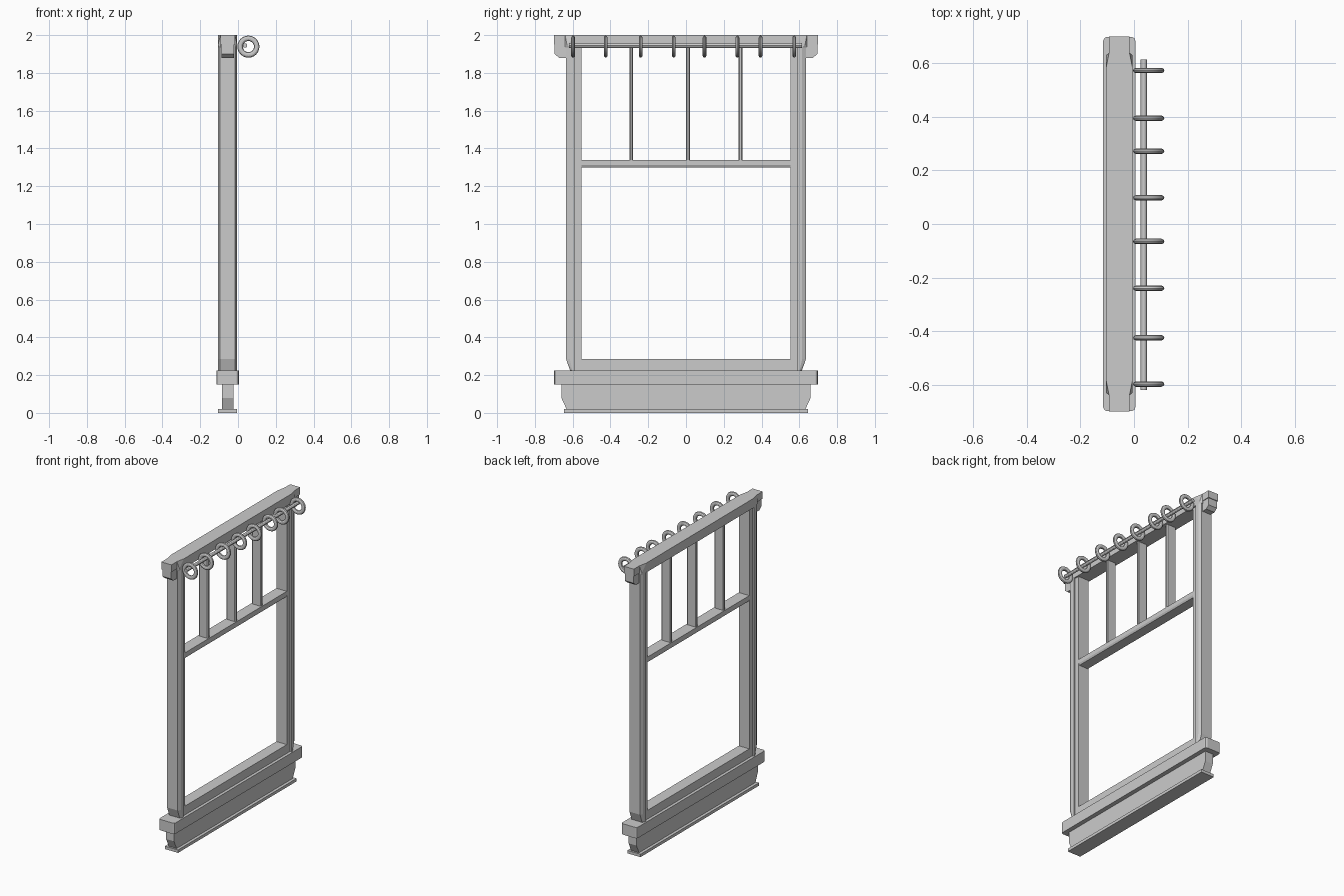
import bpy, bmesh, math

if "Cube" in bpy.data.objects:
    bpy.data.objects.remove(bpy.data.objects["Cube"])

XC = -0.055  # centre plane of the frame depth


def finish(bm, name):
    bmesh.ops.recalc_face_normals(bm, faces=bm.faces)
    mesh = bpy.data.meshes.new(name)
    bm.to_mesh(mesh)
    bm.free()
    ob = bpy.data.objects.new(name, mesh)
    bpy.context.collection.objects.link(ob)
    return ob


def hull(name, pts):
    """Convex solid; each point (half_depth, y, z) is mirrored about the frame plane."""
    bm = bmesh.new()
    for d, y, z in pts:
        for s in (-1, 1):
            bm.verts.new((XC + s * d, y, z))
    res = bmesh.ops.convex_hull(bm, input=bm.verts)
    loose = [v for v in bm.verts if not v.link_faces]
    bmesh.ops.delete(bm, geom=loose, context='VERTS')
    bmesh.ops.dissolve_limit(bm, angle_limit=0.01, verts=bm.verts, edges=bm.edges)
    return finish(bm, name)


def box(name, depth, y0, y1, z0, z1):
    return hull(name, [(depth / 2, y, z) for y in (y0, y1) for z in (z0, z1)])


def both(pts):
    return [(d, s * y, z) for d, y, z in pts for s in (-1, 1)]


# Base board, shaped apron and sill
box("base_board", 0.10, -0.645, 0.645, 0, 0.02)
hull("apron", both([(0.03, 0.63, 0.015), (0.03, 0.66, 0.08), (0.03, 0.66, 0.15)]))
hull("sill", both([(0.06, 0.685, 0.15), (0.06, 0.685, 0.225), (0.056, 0.694, 0.15),
                   (0.056, 0.694, 0.225), (0.046, 0.699, 0.15), (0.046, 0.699, 0.225)]))
box("bottom_rail", 0.08, -0.6, 0.6, 0.22, 0.285)

# Side posts: chamfered outer post, recessed inner jamb, capital at the top
for s, side in ((-1, "left"), (1, "right")):
    hull("post_" + side, [(d, s * y, z) for d, y, z in (
        (0.05, 0.587, 0.22), (0.05, 0.587, 1.95),
        (0.05, 0.615, 0.285), (0.05, 0.615, 1.95), (0.05, 0.60, 0.22),
        (0.04, 0.635, 0.285), (0.04, 0.635, 1.95), (0.04, 0.612, 0.22))])
    box("jamb_" + side, 0.08, s * 0.553, s * 0.59, 0.25, 1.95)
    hull("capital_" + side, [(0.033, s * y, z) for y, z in (
        (0.62, 1.88), (0.672, 1.88), (0.695, 1.9), (0.695, 1.955), (0.62, 1.955))])

# Header: full-length narrow cap and deeper tapered middle
box("header_cap", 0.076, -0.7, 0.7, 1.95, 2.0)
hull("header", both([(0.05, 0.58, 2.0), (0.05, 0.63, 1.95), (0.05, 0.615, 1.935),
                     (0.038, 0.64, 2.0), (0.038, 0.64, 1.935)]))

# Transom and upper glazing bars
hull("transom", both([(0.04, 0.56, 1.34), (0.04, 0.56, 1.312),
                      (0.034, 0.56, 1.30), (0.034, 0.56, 1.34)]))
for y in (-0.29, 0.01, 0.288):
    hull("glazing_bar", [(0.036, y - 0.005, z) for z in (1.33, 1.94)]
         + [(0.036, y + 0.005, z) for z in (1.33, 1.94)]
         + [(0.03, y + o, z) for o in (-0.01, 0.01) for z in (1.33, 1.94)])

# Curtain rod
bpy.ops.mesh.primitive_cylinder_add(vertices=12, radius=0.012, depth=1.235,
                                    location=(0.037, -0.003, 1.945),
                                    rotation=(math.pi / 2, 0, 0))
bpy.context.object.name = "curtain_rod"
bpy.ops.object.shade_smooth_by_angle()

# Curtain rings, slightly flattened along the rod
for y in (-0.598, -0.425, -0.24, -0.065, 0.098, 0.272, 0.395, 0.573):
    bpy.ops.mesh.primitive_torus_add(major_radius=0.044, minor_radius=0.0145,
                                     major_segments=24, minor_segments=10,
                                     location=(0.055, y, 1.939),
                                     rotation=(math.pi / 2, 0, 0))
    ring = bpy.context.object
    ring.name = "curtain_ring"
    ring.scale.z = 0.72
    bpy.ops.object.shade_smooth_by_angle()
